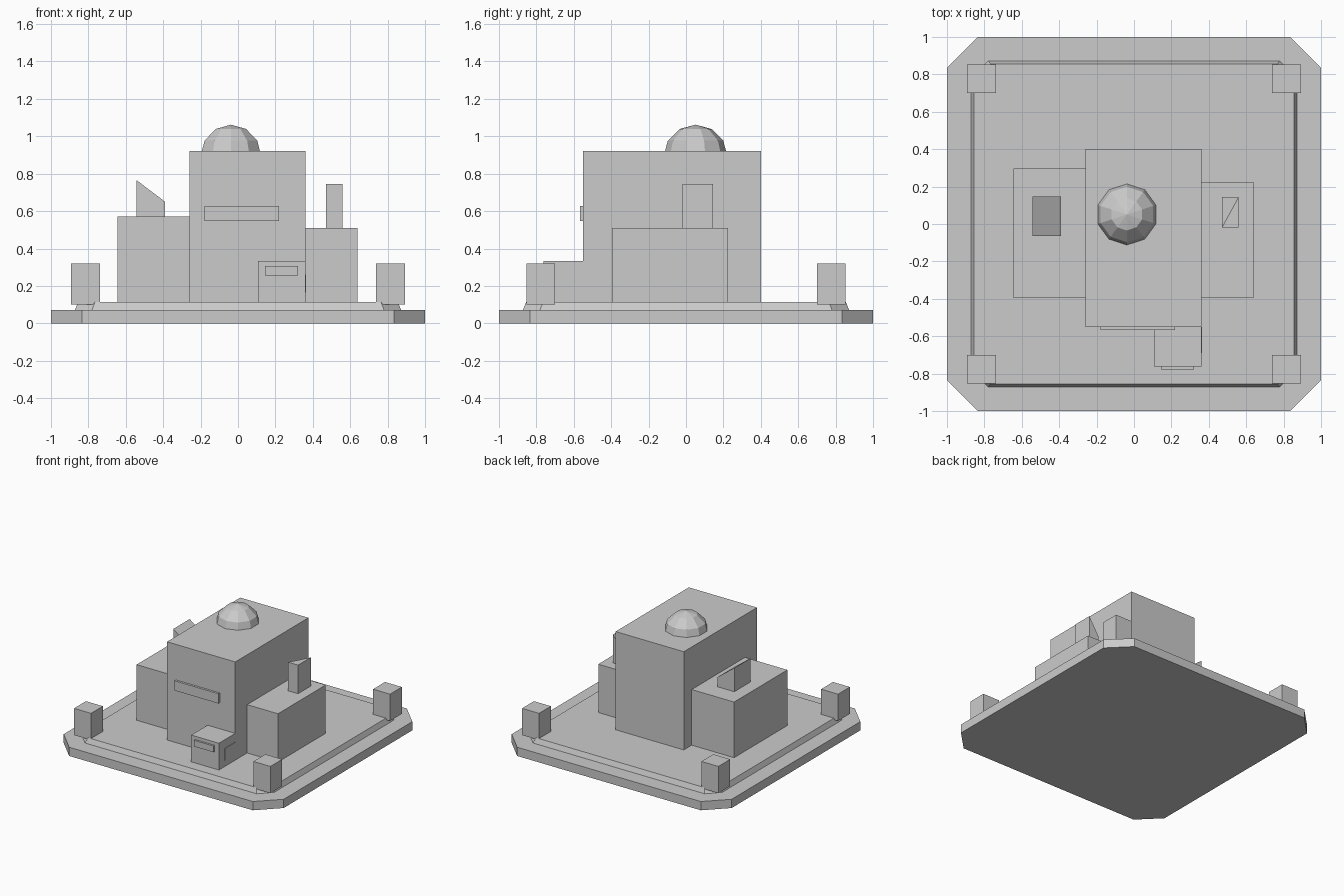
import bpy
import bmesh
import math

default_cube = bpy.data.objects.get("Cube")
if default_cube:
    bpy.data.objects.remove(default_cube, do_unlink=True)

GREY = (0.6, 0.6, 0.6, 1.0)
grey = bpy.data.materials.new("plain grey")
grey.use_nodes = True
grey.diffuse_color = GREY
grey.node_tree.nodes["Principled BSDF"].inputs["Base Color"].default_value = GREY


def finish(name, bm):
    """Turn a bmesh into a grey, flat-shaded object."""
    bmesh.ops.recalc_face_normals(bm, faces=bm.faces)
    mesh = bpy.data.meshes.new(name)
    bm.to_mesh(mesh)
    bm.free()
    mesh.materials.append(grey)
    obj = bpy.data.objects.new(name, mesh)
    bpy.context.collection.objects.link(obj)
    return obj


def loft(name, lower, upper):
    """Closed solid between two rings of points."""
    bm = bmesh.new()
    a = [bm.verts.new(p) for p in lower]
    b = [bm.verts.new(p) for p in upper]
    bm.faces.new(a)
    top = bm.faces.new(b)
    for i in range(len(a)):
        j = (i + 1) % len(a)
        bm.faces.new((a[i], a[j], b[j], b[i]))
    # Split a top whose corners differ in height
    if len(b) == 4:
        bmesh.ops.connect_verts_nonplanar(bm, angle_limit=0.01, faces=[top])
    return finish(name, bm)


def block(name, x, y, z, tops=None):
    """Box from ranges; tops gives the four corner heights if they differ."""
    corners = [(x[0], y[0]), (x[1], y[0]), (x[1], y[1]), (x[0], y[1])]
    tops = tops or [z[1]] * 4
    return loft(name, [(*c, z[0]) for c in corners],
                [(*c, t) for c, t in zip(corners, tops)])


def octagon(half, cut, z):
    """Square ring with its corners cut off."""
    return [(x, y, z) for x, y in (
        (-cut, -half), (cut, -half), (half, -cut), (half, cut),
        (cut, half), (-cut, half), (-half, cut), (-half, -cut))]


# Ground slab and sloped platform
loft("ground_slab", octagon(1, 0.835, 0), octagon(1, 0.835, 0.072))
loft("platform", octagon(0.872, 0.78, 0.072), octagon(0.855, 0.765, 0.113))

# Corner posts
for side, sx in (("right", -1), ("left", 1)):
    for end, sy in (("front", -1), ("back", 1)):
        cx, cy = sx * 0.815, sy * 0.777
        block(f"{end}_{side}_post", (cx - 0.077, cx + 0.077),
              (cy - 0.077, cy + 0.077), (0.1, 0.32))

# Main building and wings
FLOOR = 0.11
block("main_hall", (-0.26, 0.36), (-0.55, 0.4), (FLOOR, 0.92))
block("right_wing", (-0.645, -0.26), (-0.395, 0.297), (FLOOR, 0.57))
block("left_wing", (0.36, 0.64), (-0.395, 0.225), (FLOOR, 0.51))
block("entrance", (0.108, 0.36), (-0.762, -0.55), (FLOOR, 0.333))

# Raised panels
block("hall_window", (-0.18, 0.22), (-0.568, -0.55), (0.548, 0.628))
block("entrance_sign", (0.144, 0.322), (-0.778, -0.762), (0.255, 0.306))
block("entrance_side_panel", (0.36, 0.364), (-0.69, -0.55), (0.165, 0.262))

# Slanted roof vents
block("right_vent", (-0.542, -0.39), (-0.065, 0.147), (0.57, None),
      (0.765, 0.65, 0.65, 0.765))

# Chimney with one back corner cut away
chimney = bmesh.new()
x0, x1, y0, y1 = 0.47, 0.56, -0.02, 0.145
plan = [(x0, y0), (x1, y0), (x1, y1), (x0, y1)]
low = [chimney.verts.new((*p, 0.51)) for p in plan]
high = [chimney.verts.new((*p, t)) for p, t in zip(plan, (0.745, 0.745, 0.745, 0.6))]
chimney.faces.new(low)
chimney.faces.new(high[:3])
chimney.faces.new((high[0], high[2], high[3]))
for i in range(4):
    j = (i + 1) % 4
    chimney.faces.new((low[i], low[j], high[j], high[i]))
finish("left_chimney", chimney)

# Ten-sided roof dome, trimmed at the roof
dome = bmesh.new()
bmesh.ops.create_uvsphere(dome, u_segments=10, v_segments=6, radius=0.171)
bmesh.ops.bisect_plane(dome, geom=dome.verts[:] + dome.edges[:] + dome.faces[:],
                       plane_co=(0, 0, 0.02), plane_no=(0, 0, -1), clear_outer=True)
bmesh.ops.holes_fill(dome, edges=[e for e in dome.edges if e.is_boundary])
finish("roof_dome", dome).location = (-0.038, 0.051, 0.891)
